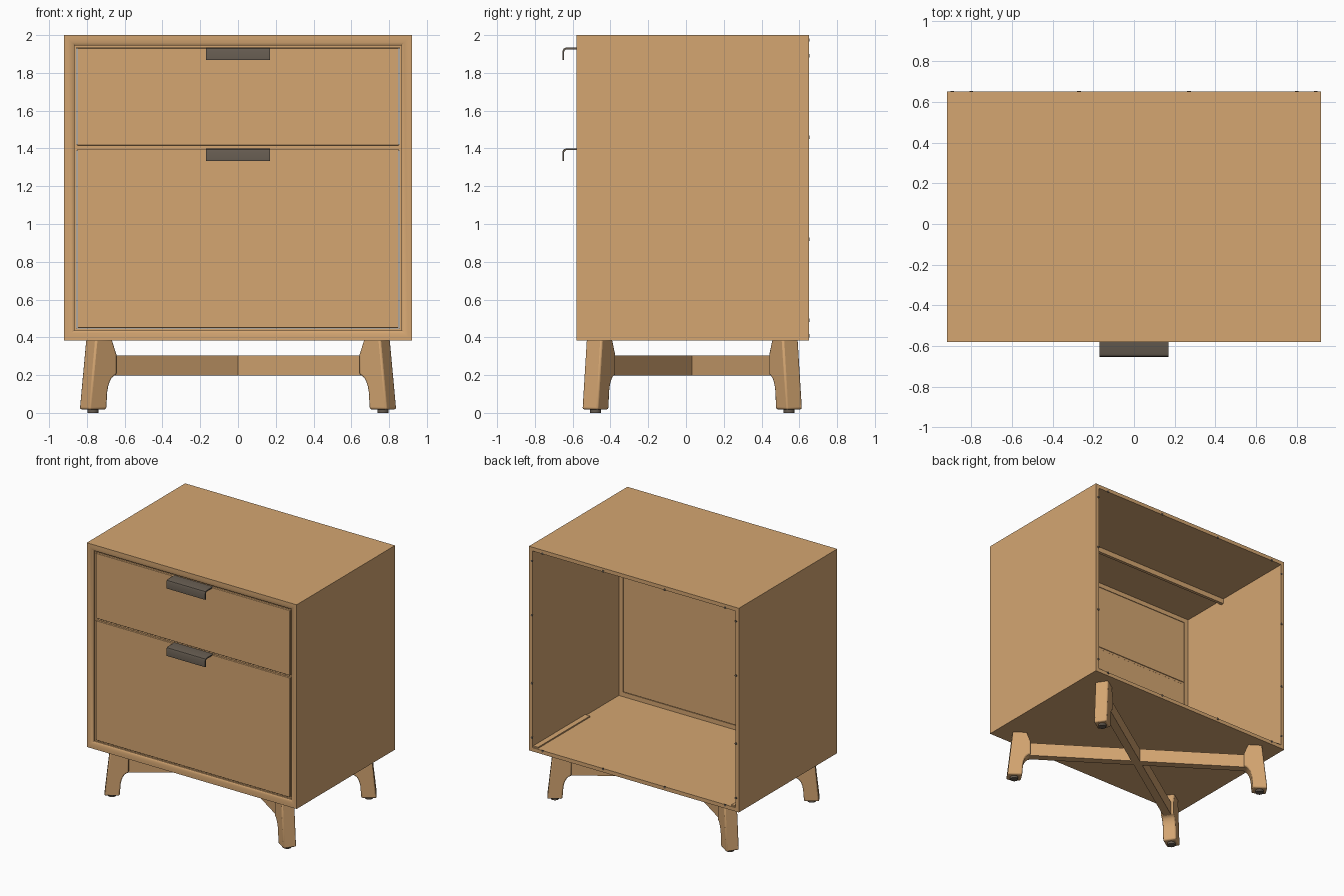
import bpy, bmesh, math
from mathutils import Matrix

cube = bpy.data.objects.get("Cube")
if cube:
    bpy.data.objects.remove(cube, do_unlink=True)


def material(name, rgb):
    m = bpy.data.materials.new(name)
    m.use_nodes = True
    m.diffuse_color = (*rgb, 1)
    m.node_tree.nodes["Principled BSDF"].inputs["Base Color"].default_value = (*rgb, 1)
    return m


WOOD = material("warm_wood", (0.66, 0.38, 0.167))
METAL = material("dark_metal", (0.13, 0.105, 0.08))


def finish(name, bm, mat, bevel=0.0, segments=2):
    bmesh.ops.recalc_face_normals(bm, faces=bm.faces)
    mesh = bpy.data.meshes.new(name)
    bm.to_mesh(mesh)
    bm.free()
    mesh.materials.append(mat)
    ob = bpy.data.objects.new(name, mesh)
    bpy.context.collection.objects.link(ob)
    if bevel:
        mod = ob.modifiers.new("rounded_edges", "BEVEL")
        mod.width = bevel
        mod.segments = segments
    bpy.ops.object.select_all(action="DESELECT")
    ob.select_set(True)
    bpy.context.view_layer.objects.active = ob
    bpy.ops.object.shade_smooth_by_angle(angle=math.radians(35))


def box(name, lo, hi, mat, bevel=0.0):
    bm = bmesh.new()
    size = [b - a for a, b in zip(lo, hi)]
    mid = [(a + b) / 2 for a, b in zip(lo, hi)]
    bmesh.ops.create_cube(bm, size=1, matrix=Matrix.Translation(mid) @ Matrix.Diagonal((*size, 1)))
    finish(name, bm, mat, bevel)


def prism(name, outline, place, half, mat, bevel=0.0):
    """Extrude an outline by +-half; place(u, v, w) maps it into space."""
    bm = bmesh.new()
    ends = [[bm.verts.new(place(u, v, w)) for u, v in outline] for w in (-half, half)]
    for end in ends:
        bm.faces.new(end)
    n = len(outline)
    for i in range(n):
        j = (i + 1) % n
        bm.faces.new((ends[0][i], ends[0][j], ends[1][j], ends[1][i]))
    finish(name, bm, mat, bevel)


def disc(name, radius, depth, matrix, mat):
    bm = bmesh.new()
    bmesh.ops.create_cone(bm, cap_ends=True, segments=16, radius1=radius, radius2=radius,
                          depth=depth, matrix=matrix)
    finish(name, bm, mat)


# Main dimensions
HALF, FRONT, BACK, LOW, HIGH = 0.92, -0.58, 0.652, 0.382, 2.0
WALL, LIP, INNER_FRONT = 0.03, 0.066, -0.43

# Open-backed case with a deeper front frame: mitred rings lofted around the wall section
bm = bmesh.new()
section = [(0, BACK), (0, FRONT), (0.02, FRONT), (0.04, FRONT + 0.004),
           (0.055, FRONT + 0.014), (0.055, FRONT + 0.025), (LIP, FRONT + 0.025),
           (LIP, INNER_FRONT), (WALL, INNER_FRONT), (WALL, BACK)]
rings = []
for inset, y in section:
    x, lo, hi = HALF - inset, LOW + inset, HIGH - inset
    rings.append([bm.verts.new(p) for p in ((-x, y, lo), (x, y, lo), (x, y, hi), (-x, y, hi))])
for k, ring in enumerate(rings):
    after = rings[(k + 1) % len(rings)]
    for i in range(4):
        j = (i + 1) % 4
        bm.faces.new((ring[i], ring[j], after[j], after[i]))
finish("case", bm, WOOD)

# Divider between the drawers, rail under the top and cleats beside the floor
box("drawer_divider", (-0.856, -0.552, 1.39), (0.856, -0.435, 1.42), WOOD)
box("top_inner_rail", (-0.892, -0.045, 1.93), (0.892, -0.02, 1.972), WOOD)
for side, x in (("left", 0.87), ("right", -0.87)):
    box(side + "_floor_cleat", (x - 0.022, -0.01, 0.41), (x + 0.022, BACK - 0.01, 0.422), WOOD)

# Drawer fronts with bent metal pulls
for label, lo, hi in (("upper", 1.416, 1.932), ("lower", 0.45, 1.398)):
    box(label + "_drawer_front", (-0.851, -0.568, lo), (0.851, INNER_FRONT, hi), WOOD, 0.003)
    t, top = 0.009, hi + 0.002
    bend = [(-0.55, top), (-0.635, top), (-0.648, top - 0.005), (-0.654, top - 0.018),
            (-0.654, top - 0.067), (-0.654 + t, top - 0.067), (-0.654 + t, top - 0.02),
            (-0.635, top - t), (-0.55, top - t)]
    prism(label + "_pull", bend, lambda u, v, w: (w, u, v), 0.17, METAL)

# Diagonal base: flared legs with pads, joined by two crossing rails
MID_Y = 0.033
ANGLE = math.atan2(0.512, 0.767)
curve = [(0.803 + 0.06 * math.sin(a), 0.2 - 0.12 * (1 - math.cos(a)))
         for a in (math.pi / 2 * i / 6 for i in range(7))]
leg_outline = ([(0.937, LOW + 0.008), (0.833, LOW + 0.008), (0.803, 0.31)] + curve
               + [(0.868, 0.018), (0.978, 0.018)])
for name, angle in (("back_left", ANGLE), ("back_right", math.pi - ANGLE),
                    ("front_right", math.pi + ANGLE), ("front_left", -ANGLE)):
    c, s = math.cos(angle), math.sin(angle)

    def place(u, v, w, c=c, s=s):
        return (u * c - w * s, MID_Y + u * s + w * c, v)

    prism(name + "_leg", leg_outline, place, 0.05, WOOD, 0.01)
    prism(name + "_rail", [(0, 0.198), (0.82, 0.198), (0.82, 0.305), (0, 0.305)], place, 0.03, WOOD)
    disc(name + "_foot_pad", 0.03, 0.022, Matrix.Translation(place(0.923, 0.011, 0)), METAL)

# Screw heads around the open back edge
spots = [(x, z) for x in (-0.8, -0.27, 0.27, 0.8) for z in (0.408, 1.974)]
spots += [(x, z) for x in (-0.894, 0.894) for z in (0.49, 0.92, 1.46, 1.89)]
for i, (x, z) in enumerate(spots):
    turn = Matrix.Translation((x, BACK, z)) @ Matrix.Rotation(math.pi / 2, 4, "X")
    disc("back_screw_%02d" % (i + 1), 0.009, 0.006, turn, METAL)
